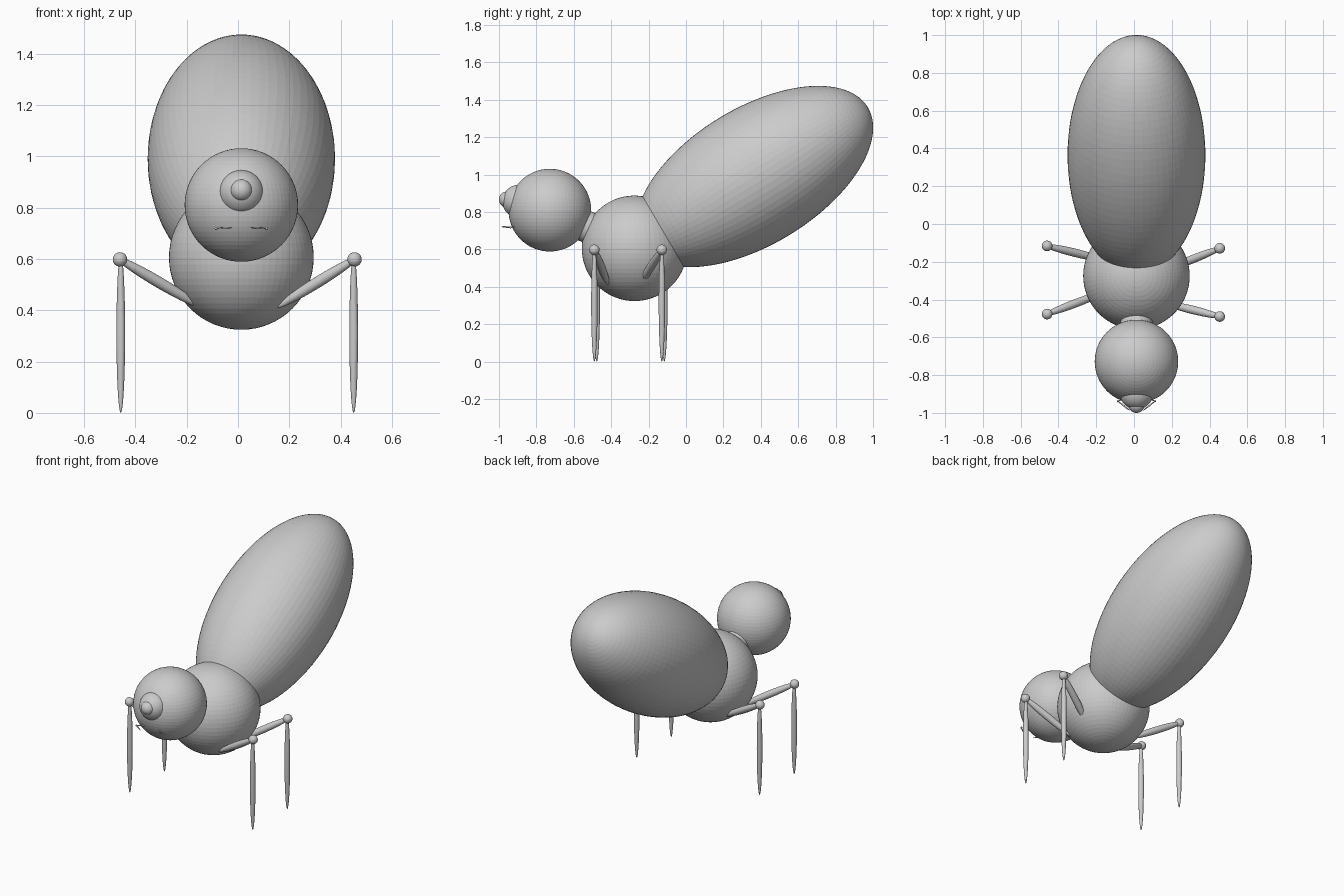
import bpy
from mathutils import Vector

if "Cube" in bpy.data.objects:
    bpy.data.objects.remove(bpy.data.objects["Cube"])

CX = 0.013  # body axis


def ball(name, centre, r):
    bpy.ops.mesh.primitive_uv_sphere_add(segments=64, ring_count=32, radius=r, location=centre)
    bpy.context.object.name = name
    return bpy.context.object


def spindle(name, a, b, r, segments=24, rings=16):
    """Ellipsoid whose long axis runs from a to b."""
    a, b = Vector(a), Vector(b)
    bpy.ops.mesh.primitive_uv_sphere_add(segments=segments, ring_count=rings, radius=1, location=(a + b) / 2)
    o = bpy.context.object
    o.name = name
    o.scale = (r, r, (b - a).length / 2)
    o.rotation_euler = (b - a).to_track_quat('Z', 'Y').to_euler()
    return o


# Main body
ball("thorax", (CX, -0.275, 0.606), 0.282)
ball("head", (CX, -0.728, 0.81), 0.221)
axis = Vector((0, 0.853, 0.522))
mid = Vector((CX, 0.365, 0.99))
spindle("abdomen", mid - axis * 0.711, mid + axis * 0.711, 0.365, 64, 48)

# Neck joining thorax and head
neck_dir = Vector((0, -0.453, 0.204))
bpy.ops.mesh.primitive_cylinder_add(vertices=48, radius=0.085, depth=0.16, location=(CX, -0.532, 0.722))
neck = bpy.context.object
neck.name = "neck"
neck.rotation_euler = neck_dir.to_track_quat('Z', 'Y').to_euler()

# Snout
ball("snout_base", (CX, -0.893, 0.857), 0.089)
ball("snout_tip", (CX, -0.957, 0.867), 0.043)

# Mandibles: out from the head, then hooked forward and inward
for side, tag in ((-1, "left"), (1, "right")):
    root = (CX + side * 0.03, -0.91, 0.724)
    elbow = (CX + side * 0.098, -0.938, 0.718)
    tip = (CX + side * 0.035, -0.988, 0.722)
    spindle(f"{tag}_mandible_root", root, elbow, 0.004, 12, 8)
    spindle(f"{tag}_mandible_joint", Vector(elbow) - Vector((0, 0, 0.006)),
            Vector(elbow) + Vector((0, 0, 0.006)), 0.006, 12, 8)
    spindle(f"{tag}_mandible_tip", elbow, tip, 0.004, 12, 8)

# Legs: name, knee x, knee y, hip x, hip y
for name, kx, ky, hx, hy in (
    ("front_left_leg", -0.460, -0.477, -0.14, -0.355),
    ("front_right_leg", 0.454, -0.490, 0.15, -0.415),
    ("back_left_leg", -0.460, -0.116, -0.14, -0.195),
    ("back_right_leg", 0.454, -0.129, 0.15, -0.25),
):
    knee = Vector((kx, ky, 0.598))
    hip = Vector((hx, hy, 0.41))
    out = (knee - hip).normalized()
    spindle(name + "_upper", hip, knee + out * 0.025, 0.022)
    spindle(name + "_knee", knee - Vector((0, 0, 0.028)), knee + Vector((0, 0, 0.028)), 0.028)
    fx = kx * 0.993
    spindle(name + "_lower", (fx, ky, 0), (fx, ky, 0.62), 0.017)
